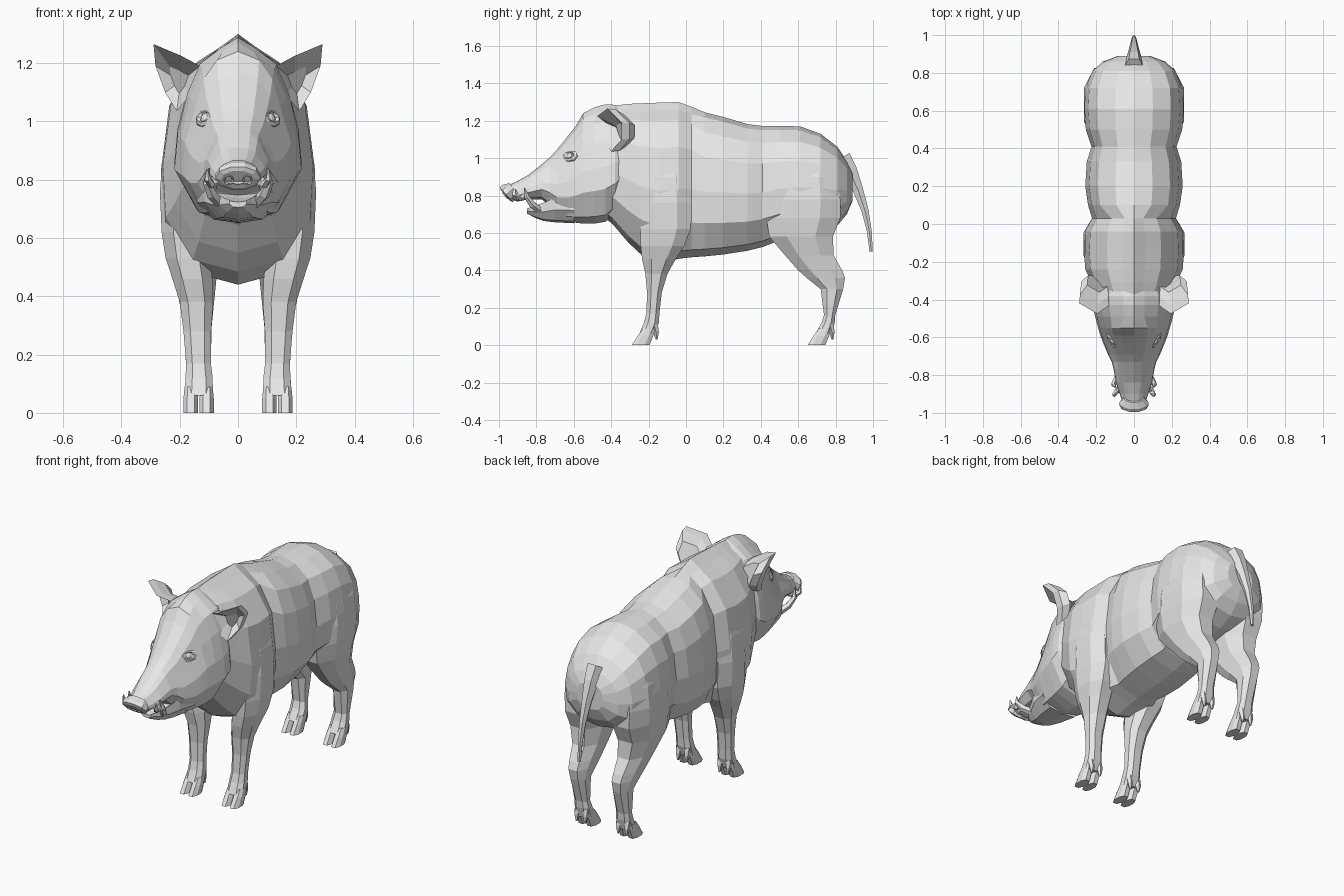
import bpy, bmesh, math
from mathutils import Vector

hide = bpy.data.materials.new("grey_hide")
hide.diffuse_color = (0.8, 0.8, 0.8, 1)


def loft(name, rings):
    """Skin closed rings of equal length and cap both ends."""
    bm = bmesh.new()
    vr = [[bm.verts.new(p) for p in r] for r in rings]
    n = len(vr[0])
    for a, b in zip(vr, vr[1:]):
        for i in range(n):
            j = (i + 1) % n
            bm.faces.new((a[i], a[j], b[j], b[i]))
    bm.faces.new(vr[0])
    bm.faces.new(vr[-1])
    bmesh.ops.recalc_face_normals(bm, faces=bm.faces)
    me = bpy.data.meshes.new(name)
    bm.to_mesh(me)
    bm.free()
    me.materials.append(hide)
    ob = bpy.data.objects.new(name, me)
    bpy.context.collection.objects.link(ob)
    return ob


def sections(stations, profile):
    """Symmetric upright rings from (y, bottom, top, half width)."""
    full = profile + [(-u, v) for u, v in profile[-2:0:-1]]
    return [[(u * w, y, b + v * (t - b)) for u, v in full] for y, b, t, w in stations]


def leg_rings(levels, s):
    """Bevelled level rings from (z, y0, y1, x0, x1)."""
    out = []
    for z, y0, y1, x0, x1 in levels:
        cx, cy, rx, ry = (x0 + x1) / 2, (y0 + y1) / 2, (x1 - x0) / 2, (y1 - y0) / 2
        shape = [(1, .45), (.5, 1), (-.5, 1), (-1, .45), (-1, -.45), (-.5, -1), (.5, -1), (1, -.45)]
        out.append([(s * (cx + u * rx), cy + v * ry, z) for u, v in shape])
    return out


def tube(name, pts, radii, n=6, flat=1.0):
    """Tapered tube along a path; flat scales its sideways thickness."""
    pts = [Vector(p) for p in pts]
    rings = []
    for i, p in enumerate(pts):
        d = (pts[min(i + 1, len(pts) - 1)] - pts[max(i - 1, 0)]).normalized()
        side = Vector((1, 0, 0))
        side = (side - d * side.dot(d)).normalized()
        up = d.cross(side)
        rings.append([p + radii[i] * (side * math.cos(a) * flat + up * math.sin(a))
                      for a in (2 * math.pi * k / n for k in range(n))])
    return loft(name, rings)


def disc_rings(c, normal, layers, n=8):
    """Rings around a direction from (depth, wide radius, tall radius)."""
    q = Vector(normal).normalized()
    side = Vector((0, 0, 1)).cross(q).normalized()
    up = q.cross(side)
    return [[Vector(c) + q * d + side * rw * math.cos(a) + up * rt * math.sin(a)
             for a in (2 * math.pi * k / n for k in range(n))] for d, rw, rt in layers]


# Torso: steep mane over the shoulders, broad flat rump
mane_profile = [(0, 1), (.22, .95), (.54, .885), (.89, .715), (1, .45), (.96, .23), (.6, .05), (0, 0)]
rump_profile = [(0, 1), (.38, .965), (.74, .86), (.92, .69), (1, .45), (.96, .23), (.6, .05), (0, 0)]
loft("torso", sections([
    (-.48, .72, 1.24, .14), (-.39, .645, 1.28, .19), (-.31, .55, 1.29, .225), (-.24, .485, 1.293, .258),
    (-.14, .44, 1.297, .265), (-.04, .462, 1.3, .26), (.03, .47, 1.275, .222)], mane_profile) + sections([
    (.1, .475, 1.245, .243),
    (.2, .485, 1.22, .258), (.33, .505, 1.182, .25), (.41, .525, 1.172, .225), (.5, .56, 1.172, .255),
    (.61, .58, 1.17, .263), (.72, .6, 1.13, .257), (.81, .64, 1.06, .22), (.86, .7, .985, .165),
    (.89, .77, .925, .085)], rump_profile))

# Skull, cheeks and long snout
snout_profile = [(0, 1), (.38, .95), (.62, .84), (.76, .68), (.96, .47), (1, .28), (.65, .06), (0, 0)]
skull_profile = [(0, 1), (.26, .945), (.6, .855), (.8, .69), (.95, .47), (1, .28), (.65, .06), (0, 0)]
loft("head", sections([
    (-.96, .785, .85, .055), (-.9, .768, .878, .075), (-.84, .78, .912, .096), (-.77, .78, .968, .108),
    (-.73, .745, 1.002, .118), (-.69, .69, 1.045, .138), (-.63, .66, 1.12, .163), (-.59, .655, 1.172, .178),
    (-.55, .65, 1.24, .19)], snout_profile) + sections([
    (-.49, .65, 1.272, .206), (-.43, .66, 1.288, .218), (-.38, .7, 1.285, .218),
    (-.345, .76, 1.27, .195)], skull_profile))

# Lower jaw, open at the front
loft("lower_jaw", sections([
    (-.85, .705, .73, .03), (-.81, .682, .745, .062), (-.76, .664, .762, .085),
    (-.7, .657, .79, .115), (-.6, .652, .79, .14)],
    [(0, .75), (.7, .8), (1, 1), (1, .5), (.6, .08), (0, 0)]))

# Sloping nose disc
nose_n = Vector((0, -.76, -.65))
nose_c = Vector((0, -.955, .81))
loft("nose_disc", disc_rings(nose_c, nose_n, [
    (-.045, .055, .038), (-.012, .078, .055), (.008, .078, .054), (.014, .06, .04)], 10))

# Tail
tube("tail", [(0, .83, 1.0), (0, .875, .93), (0, .92, .83), (0, .957, .72), (0, .98, .61), (0, .99, .5)],
     [.06, .048, .032, .022, .015, .01], 6, .9)

for s, tag in ((1, "right"), (-1, "left")):
    # Nostril with raised rim
    loft(tag + "_nostril", disc_rings(nose_c + Vector((s * .032, 0, 0)), nose_n, [
        (-.01, .02, .024), (.019, .017, .021), (.012, .009, .013)], 8))

    # Eye and its lids, nearly flush with the face
    en = (s * .72, -.55, .4)
    ec = (s * .113, -.622, 1.012)
    loft(tag + "_eyelids", disc_rings(ec, en, [
        (-.03, .058, .042), (.002, .05, .032), (.009, .036, .02), (.001, .026, .014)], 8))
    loft(tag + "_eye", disc_rings(ec, en, [
        (-.01, .022, .02), (.005, .018, .016), (.01, .008, .008)], 8))

    # Cupped ear
    rim = [(.13, -.43, 1.19), (.195, -.475, 1.225), (.29, -.42, 1.265), (.283, -.345, 1.19),
           (.25, -.345, 1.1), (.21, -.4, 1.035), (.165, -.43, 1.09)]
    rim = [Vector((s * x, y, z)) for x, y, z in rim]
    mid = Vector((s * .205, -.4, 1.145))
    pit = Vector((s * .2, -.345, 1.14))
    loft(tag + "_ear", [
        [pit + (p - mid) * .4 for p in rim], rim,
        [mid + (p - mid) * .95 + Vector((0, .045, 0)) for p in rim],
        [mid + (p - mid) * .68 + Vector((-s * .015, .09, 0)) for p in rim]])

    # Tusks
    tube(tag + "_lower_tusk", [(s * .06, -.78, .72), (s * .09, -.82, .75), (s * .108, -.85, .79),
                               (s * .1, -.865, .84)], [.02, .019, .014, .003], 5)
    tube(tag + "_upper_tusk", [(s * .07, -.86, .8), (s * .092, -.885, .785), (s * .105, -.905, .8),
                               (s * .105, -.912, .835)], [.018, .016, .012, .003], 5)

    # Legs running up into shoulder and haunch
    loft(tag + "_front_leg", leg_rings([
        (1.03, -.2, -.02, .1, .225), (.9, -.225, .01, .1, .256), (.76, -.24, .025, .1, .268),
        (.62, -.245, .025, .1, .262), (.53, -.242, -.01, .095, .248), (.46, -.235, -.055, .088, .225),
        (.38, -.217, -.1, .085, .2), (.28, -.208, -.13, .092, .187), (.17, -.212, -.142, .093, .178),
        (.12, -.225, -.145, .087, .18), (.06, -.25, -.165, .086, .184)], s))
    loft(tag + "_hind_leg", leg_rings([
        (1.0, .5, .77, .08, .22), (.9, .46, .81, .06, .252), (.78, .44, .825, .045, .266),
        (.68, .43, .825, .045, .262), (.58, .445, .785, .06, .248), (.48, .53, .79, .072, .222),
        (.4, .6, .835, .08, .205), (.36, .645, .85, .084, .197), (.3, .72, .84, .09, .186),
        (.16, .738, .798, .094, .178), (.12, .725, .795, .087, .18), (.06, .69, .78, .086, .184)], s))

    # Split hooves and dewclaws
    for part, y in (("front", 0), ("hind", .94)):
        for k, (x0, x1) in enumerate(((.083, .132), (.137, .187))):
            loft(f"{tag}_{part}_hoof_{k + 1}", leg_rings([
                (.09, -.23 + y, -.165 + y, x0 + .004, x1 - .004),
                (.05, -.258 + y, -.175 + y, x0, x1), (0, -.29 + y, -.195 + y, x0, x1)], s))
            xc = s * (x0 + x1) / 2
            tube(f"{tag}_{part}_dewclaw_{k + 1}", [
                (xc, -.17 + y, .11), (xc, -.16 + y, .07), (xc, -.157 + y, .03)], [.02, .016, .005], 5)
